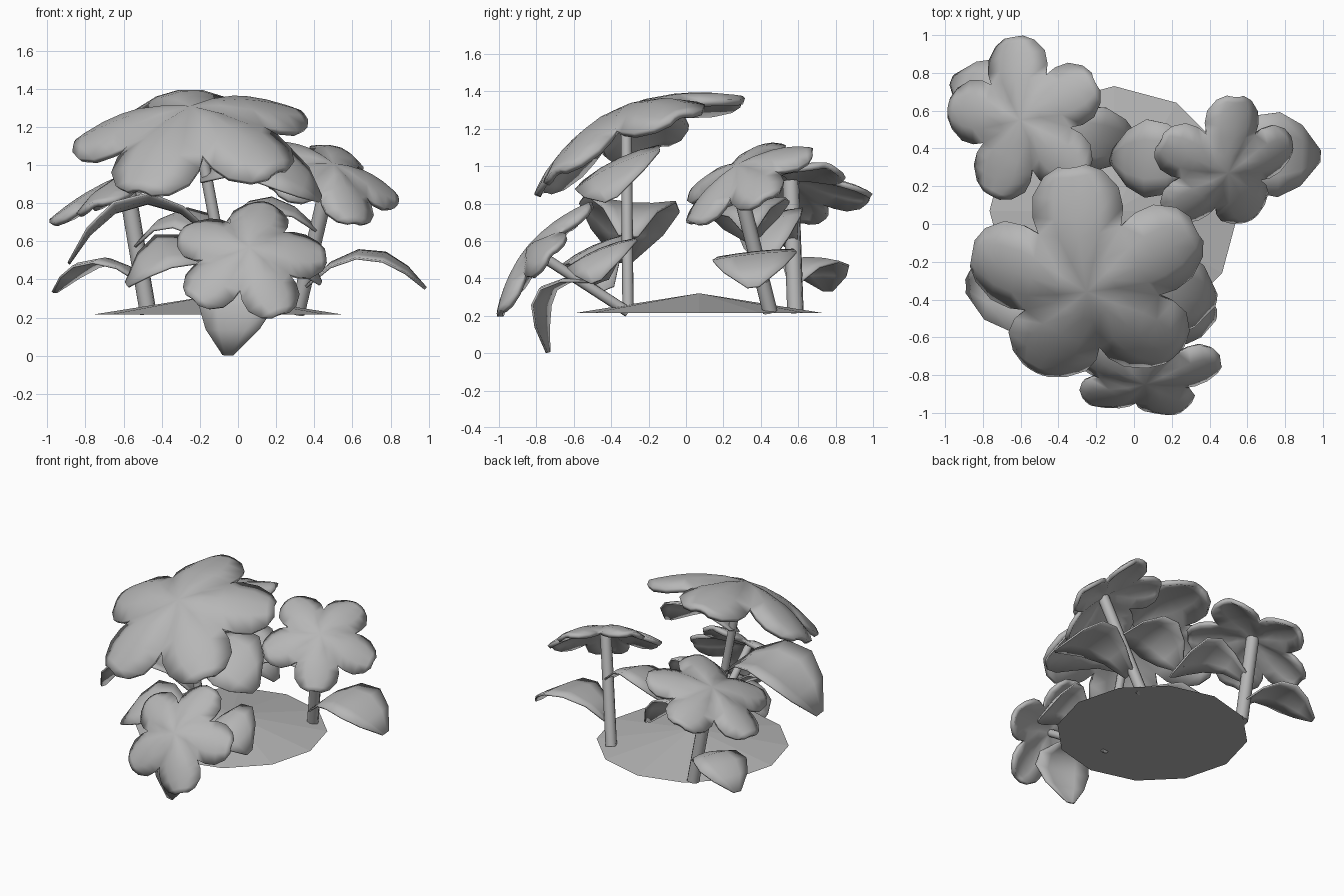
import bpy, bmesh, math
from mathutils import Vector, Matrix, Quaternion

if "Cube" in bpy.data.objects:
    bpy.data.objects.remove(bpy.data.objects["Cube"])

V = Vector

# mid grey shared by every part
GREY = bpy.data.materials.new("mid_grey")
GREY.diffuse_color = (.47, .47, .47, 1)
GREY.use_nodes = True
GREY.node_tree.nodes["Principled BSDF"].inputs["Base Color"].default_value = GREY.diffuse_color


def finish(name, bm, smooth=None, thick=0.0):
    bmesh.ops.remove_doubles(bm, verts=bm.verts, dist=0.0005)
    bmesh.ops.dissolve_degenerate(bm, edges=bm.edges, dist=0.0001)
    me = bpy.data.meshes.new(name)
    bm.to_mesh(me)
    bm.free()
    me.materials.append(GREY)
    ob = bpy.data.objects.new(name, me)
    bpy.context.collection.objects.link(ob)
    if thick:
        mod = ob.modifiers.new("thickness", 'SOLIDIFY')
        mod.thickness = thick
        mod.offset = -1
    if smooth:
        bpy.context.view_layer.objects.active = ob
        ob.select_set(True)
        bpy.ops.object.shade_smooth_by_angle(angle=math.radians(smooth))
        ob.select_set(False)
    return ob


def grid(bm, rows):
    vs = [[bm.verts.new(p) for p in r] for r in rows]
    for a, b in zip(vs, vs[1:]):
        for i in range(len(a) - 1):
            bm.faces.new((a[i], b[i], b[i + 1], a[i + 1]))


# petal outline: distance along petal, half width (straight sides meet the neighbours)
PETAL = [(0, 0), (.24, .174), (.48, .349), (.62, .385), (.78, .365), (.93, .25), (1, .12)]


def flower(name, center, normal, aim, radius, droop, thick):
    """Five drooping petals; aim is the rough direction of the first petal."""
    n = V(normal).normalized()
    u = V(aim)
    u = (u - n * u.dot(n)).normalized()
    w = n.cross(u)
    bm = bmesh.new()
    for k in range(5):
        a = k * math.tau / 5
        d = u * math.cos(a) + w * math.sin(a)
        side = n.cross(d)
        rows = []
        for t, hw in PETAL:
            row = []
            for s in (1, .5, 0, -.5, -1):
                h = -droop * t ** 2 - .33 * radius * hw * s * s
                row.append(V(center) + d * t * radius + side * s * hw * radius + n * h)
            rows.append(row)
        grid(bm, rows)
    bmesh.ops.remove_doubles(bm, verts=bm.verts, dist=0.0005)
    bmesh.ops.recalc_face_normals(bm, faces=bm.faces)
    bm.normal_update()
    if sum((f.normal.dot(n) for f in bm.faces)) < 0:
        bmesh.ops.reverse_faces(bm, faces=bm.faces)
    finish(name, bm, 45, thick)


LEAF = [(0, .10), (.2, .27), (.42, .45), (.65, .5), (.84, .36), (1, .07)]


def leaf(name, base, ctrl, tip, width, roll=0, fold=.06):
    """Leaf along a quadratic curve; roll lowers the edge that faces -y."""
    b, c, e = V(base), V(ctrl), V(tip)
    flat = V((e.x - b.x, e.y - b.y, 0)).normalized()
    side = V((0, 0, 1)).cross(flat)
    side.rotate(Quaternion((1, 0, 0), math.radians(roll)))
    bm = bmesh.new()
    rows = []
    for t, hw in LEAF:
        p = b * (1 - t) ** 2 + c * 2 * t * (1 - t) + e * t * t
        tan = ((c - b) * (1 - t) + (e - c) * t).normalized()
        up = tan.cross(side)
        rows.append([p + side * s * hw * width - up * fold * width * s * s * hw * 2
                     for s in (1, .5, 0, -.5, -1)])
    grid(bm, rows)
    finish(name, bm, 45, .012)


def stem(name, a, b, r):
    a, b = V(a), V(b)
    d = b - a
    bm = bmesh.new()
    m = Matrix.Translation((a + b) / 2) @ d.to_track_quat('Z', 'Y').to_matrix().to_4x4()
    bmesh.ops.create_cone(bm, cap_ends=True, segments=8, radius1=r, radius2=r,
                          depth=d.length, matrix=m)
    finish(name, bm, 50)


# low soil mound
bm = bmesh.new()
bmesh.ops.create_cone(bm, cap_ends=True, segments=12, radius1=.66, radius2=0, depth=.105,
                      matrix=Matrix.Translation((-.105, .07, .2675)))
finish("soil_mound", bm)

# blossoms
flower("large_flower", (-.25, -.36, 1.31), (-.08, -.40, .9), (-.10, .66, .2), .635, .20, .035)
flower("front_flower", (.06, -.85, .57), (.02, -.76, .64), (.16, .5, .6), .405, .10, .03)
flower("right_flower", (.50, .27, 1.01), (.33, -.45, .83), (.09, .4, .2), .40, .10, .03)
flower("back_flower", (-.605, .55, .95), (-.36, .0, .93), (-.08, .45, 0), .445, .08, .03)

# stems
stem("large_flower_stem", (-.03, -.31, .22), (-.23, -.32, 1.28), .03)
stem("front_flower_stem", (-.01, -.31, .22), (.055, -.82, .55), .028)
stem("right_flower_stem", (.31, .45, .22), (.49, .26, .98), .04)
stem("back_flower_stem", (-.47, .585, .22), (-.59, .56, .92), .045)

# leaves
leaf("large_flower_left_leaf", (-.14, -.31, .62), (-.55, -.28, 1.03), (-.88, -.33, .48), .54, -5, -.06)
leaf("large_flower_right_leaf", (-.19, -.31, .93), (.2, -.37, 1.18), (.43, -.40, .82), .50, 25)
leaf("front_flower_left_leaf", (.0, -.42, .34), (-.33, -.48, .80), (-.58, -.55, .37), .40, 25)
leaf("front_flower_right_leaf", (.02, -.45, .38), (.25, -.43, .74), (.43, -.48, .38), .40, 22)
leaf("front_flower_lower_leaf", (.01, -.50, .38), (.02, -.92, .46), (-.05, -.735, .005), .40)
leaf("right_flower_right_leaf", (.36, .38, .36), (.68, .37, .72), (.98, .36, .35), .45, 6, .02)
leaf("right_flower_left_leaf", (.41, .34, .66), (.12, .34, .98), (-.12, .35, .60), .42, 12)
leaf("back_flower_left_leaf", (-.50, .58, .38), (-.74, .67, .65), (-.96, .76, .33), .38)
leaf("back_flower_right_leaf", (-.53, .56, .58), (-.27, .42, .94), (.02, .43, .47), .36, 18)
